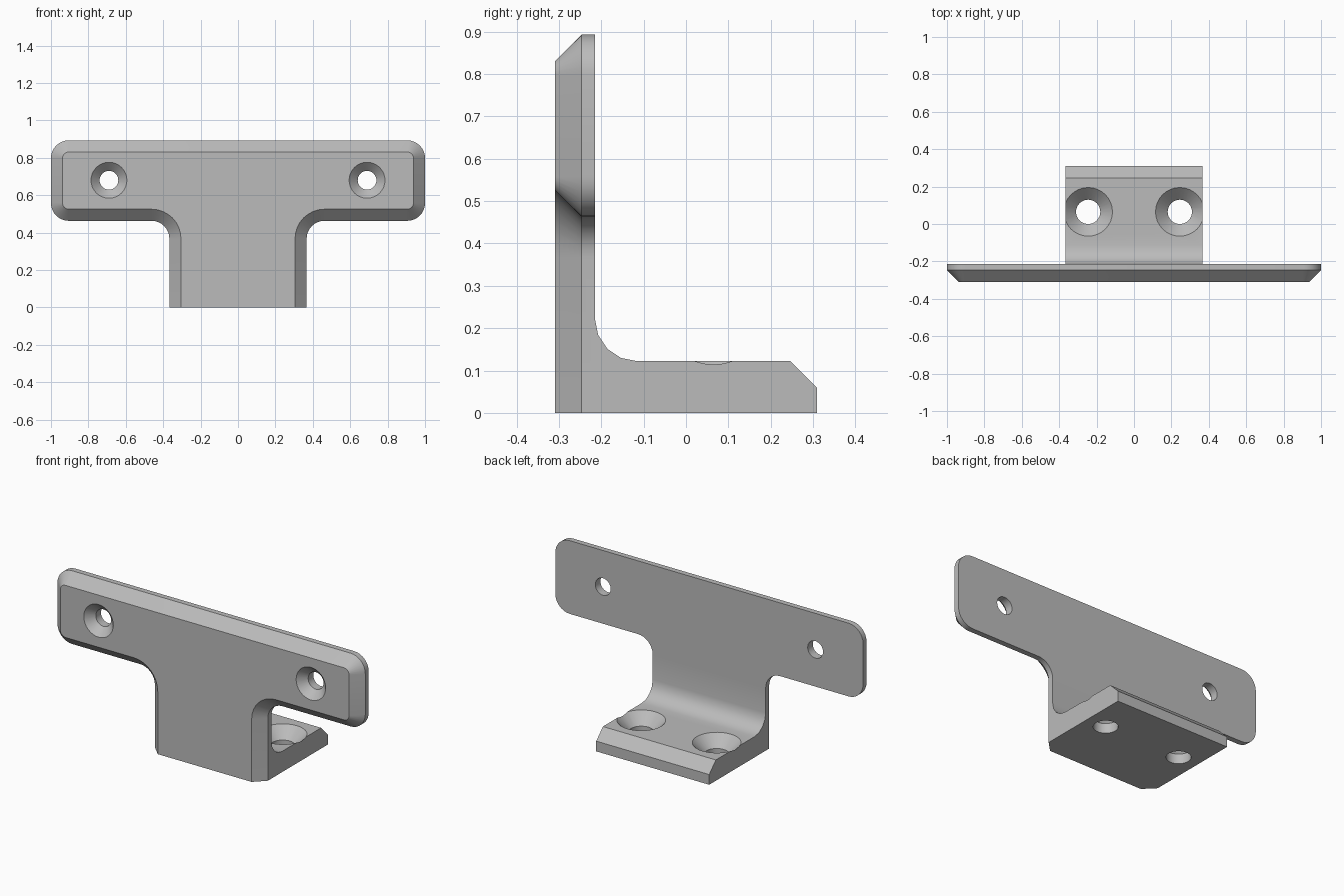
import bpy, bmesh, math
from mathutils import Matrix, Vector

cube = bpy.data.objects.get("Cube")
if cube:
    bpy.data.objects.remove(cube, do_unlink=True)

FRONT, RIM, BACK, TAIL = -0.309, -0.247, -0.215, 0.309   # depths along y
STEM, CHAMFER, FOOT_TOP = 0.367, 0.062, 0.122
CORNER = 0.095

grey = bpy.data.materials.new("plain grey")
grey.use_nodes = True
colour = (0.5, 0.5, 0.5, 1)
grey.diffuse_color = colour
grey.node_tree.nodes["Principled BSDF"].inputs["Base Color"].default_value = colour


def arc(cx, cy, r, start, end, steps):
    angles = [math.radians(start + (end - start) * i / steps) for i in range(steps + 1)]
    return [(cx + r * math.cos(a), cy + r * math.sin(a)) for a in angles]


def loft(name, rings):
    """Solid through rings with equal point counts, capped at both ends."""
    bm = bmesh.new()
    loops = [[bm.verts.new(p) for p in ring] for ring in rings]
    n = len(loops[0])
    for a, b in zip(loops, loops[1:]):
        for i in range(n):
            j = (i + 1) % n
            bm.faces.new((a[i], a[j], b[j], b[i]))
    bm.faces.new(loops[0])
    bm.faces.new(loops[-1])
    bmesh.ops.recalc_face_normals(bm, faces=bm.faces)
    mesh = bpy.data.meshes.new(name)
    bm.to_mesh(mesh)
    bm.free()
    obj = bpy.data.objects.new(name, mesh)
    bpy.context.collection.objects.link(obj)
    mesh.materials.append(grey)
    return obj


def t_outline(inset, y):
    """T-shaped outline, moved inward everywhere except along the base."""
    r = CORNER - inset
    half = [(STEM - inset, 0)]
    half += arc(STEM + CORNER, 0.368, CORNER + inset, 180, 90, 8)
    half += arc(1 - CORNER, 0.463 + CORNER, r, -90, 0, 8)
    half += arc(1 - CORNER, 0.893 - CORNER, r, 0, 90, 8)
    full = half + [(-x, z) for x, z in reversed(half)]
    return [(x, y, z) for x, z in full]


def countersink(name, mouth, direction, bore, head):
    """Revolved cutter: 45 degree cone at the mouth, then a straight bore."""
    extra = 0.02
    stations = [(-extra, head + extra), (head - bore, bore), (0.2, bore)]
    turn = Vector((0, 0, 1)).rotation_difference(direction).to_matrix().to_4x4()
    place = Matrix.Translation(mouth) @ turn
    rings = [[place @ Vector((x, y, d)) for x, y in arc(0, 0, r, 0, 348.75, 31)]
             for d, r in stations]
    return loft(name, rings)


def boolean(target, other, operation):
    mod = target.modifiers.new(operation.title(), 'BOOLEAN')
    mod.operation, mod.solver, mod.object = operation, 'EXACT', other
    bpy.context.view_layer.objects.active = target
    bpy.ops.object.modifier_apply(modifier=mod.name)
    bpy.data.objects.remove(other, do_unlink=True)


# Upright plate with chamfered front rim
bracket = loft("mounting_bracket", [t_outline(0, BACK), t_outline(0, RIM),
                                    t_outline(CHAMFER, FRONT)])

# Foot with filleted root and chamfered rear edge
r = 0.1
side = [(BACK, 0)] + arc(BACK + r, FOOT_TOP + r, r, 180, 270, 4)
side += [(TAIL - CHAMFER, FOOT_TOP), (TAIL, FOOT_TOP - CHAMFER), (TAIL, 0)]
foot = loft("foot", [[(x, y, z) for y, z in side] for x in (-STEM, STEM)])
boolean(bracket, foot, 'UNION')

# Countersunk screw holes
for s in (-1, 1):
    boolean(bracket, countersink("plate_hole", (s * 0.69, FRONT, 0.68),
                                 Vector((0, 1, 0)), 0.05, 0.096), 'DIFFERENCE')
    boolean(bracket, countersink("foot_hole", (s * 0.245, 0.065, FOOT_TOP),
                                 Vector((0, 0, -1)), 0.065, 0.13), 'DIFFERENCE')

bpy.ops.object.select_all(action='DESELECT')
bracket.select_set(True)
bpy.context.view_layer.objects.active = bracket
bpy.ops.object.shade_smooth_by_angle(angle=math.radians(30))
